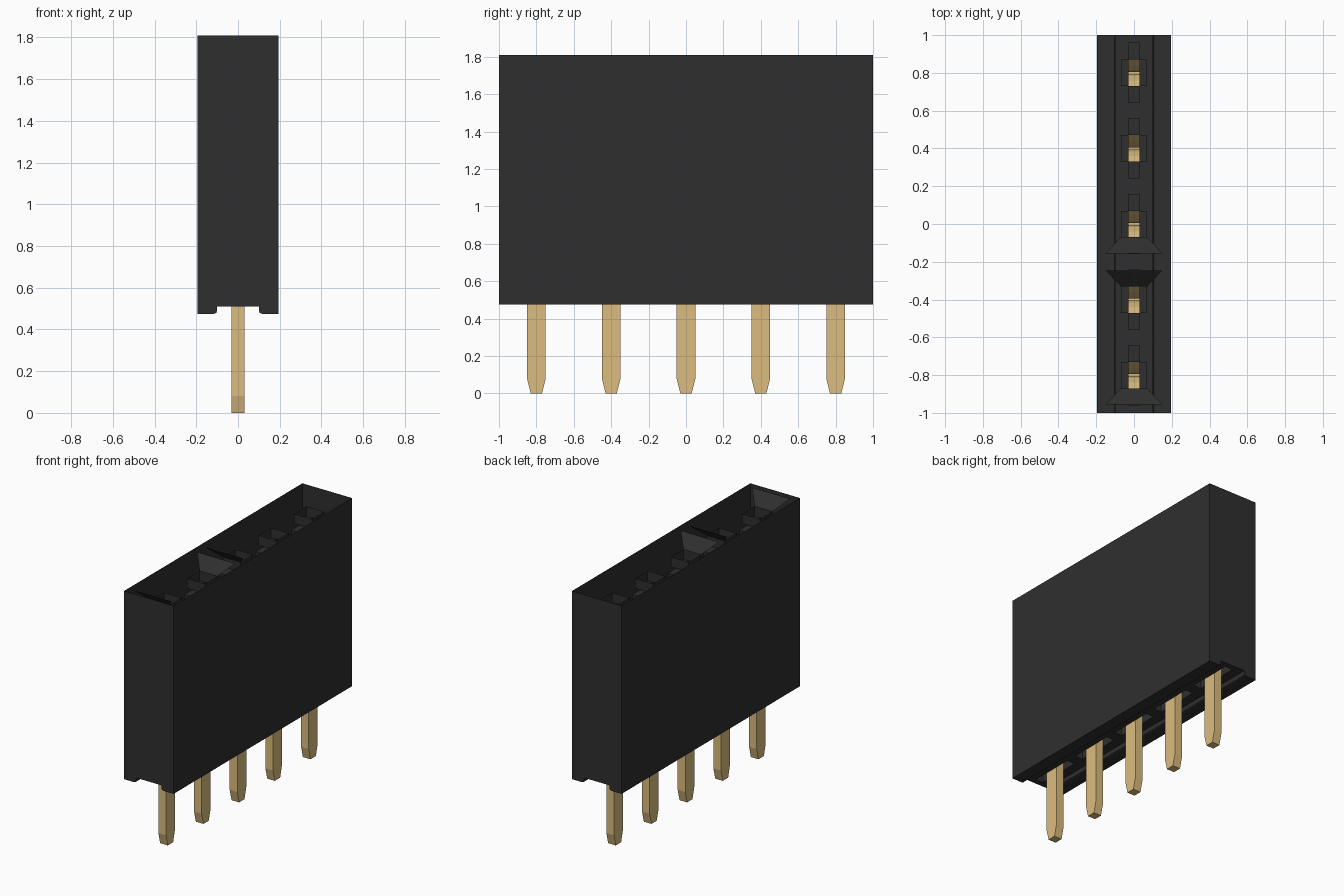
import bpy
import bmesh

if "Cube" in bpy.data.objects:
    bpy.data.objects.remove(bpy.data.objects["Cube"], do_unlink=True)


def material(name, rgb, rough):
    m = bpy.data.materials.new(name)
    m.use_nodes = True
    m.diffuse_color = (*rgb, 1)
    bsdf = m.node_tree.nodes["Principled BSDF"]
    bsdf.inputs["Base Color"].default_value = (*rgb, 1)
    bsdf.inputs["Roughness"].default_value = rough
    return m


BLACK = material("black plastic", (0.028, 0.028, 0.028), 0.6)
GOLD = material("pale gold metal", (0.709, 0.504, 0.209), 0.5)

HALF_X, HALF_Y, TOP = 0.195, 1.0, 1.81
CHANNEL_X, CHANNEL_Z, FOOT_Z = 0.10, 0.51, 0.475
TUBE, TUBE_TOP, TUBE_FLOOR = 0.07, 1.73, 1.66   # square entry below each funnel
SLOT_X, SLOT_Y = 0.03, 0.16                     # contact slot half sizes
PIN_Y = [-0.8, -0.4, 0.0, 0.4, 0.8]


def face(bm, pts):
    bm.faces.new([bm.verts.new(p) for p in pts])


def flat_rect(bm, x0, x1, y0, y1, z):
    face(bm, [(x0, y0, z), (x1, y0, z), (x1, y1, z), (x0, y1, z)])


def walls(bm, hx, hy, y, z0, z1):
    """Four upright walls, open above and below."""
    c = [(-hx, y - hy), (hx, y - hy), (hx, y + hy), (-hx, y + hy)]
    for a, b in zip(c, c[1:] + c[:1]):
        face(bm, [(*a, z0), (*b, z0), (*b, z1), (*a, z1)])


def extrude_x(bm, profile, hx):
    """Solid prism from a (y, z) outline."""
    f = bm.faces.new([bm.verts.new((-hx, y, z)) for y, z in profile])
    r = bmesh.ops.extrude_face_region(bm, geom=[f])
    new = [v for v in r["geom"] if isinstance(v, bmesh.types.BMVert)]
    bmesh.ops.translate(bm, verts=new, vec=(2 * hx, 0, 0))


def finish(bm, name, mat, recalc=True):
    bmesh.ops.remove_doubles(bm, verts=bm.verts, dist=0.0005)
    if recalc:
        bmesh.ops.recalc_face_normals(bm, faces=bm.faces)
    me = bpy.data.meshes.new(name)
    bm.to_mesh(me)
    bm.free()
    me.materials.append(mat)
    ob = bpy.data.objects.new(name, me)
    bpy.context.collection.objects.link(ob)
    return ob


# Housing shell: open top, two feet along the bottom edges
bm = bmesh.new()
right = [(HALF_X, TOP), (HALF_X, FOOT_Z), (0.115, FOOT_Z), (0.104, 0.479),
         (CHANNEL_X, 0.49), (CHANNEL_X, CHANNEL_Z)]
outline = right + [(-x, z) for x, z in reversed(right)]
for i in range(len(outline) - 1):
    if i == len(right) - 1:
        continue        # channel roof is built with slot openings below
    (xa, za), (xb, zb) = outline[i], outline[i + 1]
    face(bm, [(xa, -HALF_Y, za), (xa, HALF_Y, za), (xb, HALF_Y, zb), (xb, -HALF_Y, zb)])
for y in (-HALF_Y, HALF_Y):
    face(bm, [(x, y, z) for x, z in outline])
finish(bm, "housing_shell", BLACK)

# Channel roof with one slot opening per pin
bm = bmesh.new()
for s in (-1, 1):
    flat_rect(bm, s * SLOT_X, s * CHANNEL_X, -HALF_Y, HALF_Y, CHANNEL_Z)
stops = [-HALF_Y] + [p + s * SLOT_Y for p in PIN_Y for s in (-1, 1)] + [HALF_Y]
for y0, y1 in zip(stops[::2], stops[1::2]):
    flat_rect(bm, -SLOT_X, SLOT_X, y0, y1, CHANNEL_Z)
finish(bm, "channel_roof", BLACK)

# Entry tubes and the contact slots under them
for n, y in enumerate(PIN_Y, 1):
    bm = bmesh.new()
    walls(bm, TUBE, TUBE, y, TUBE_FLOOR, TUBE_TOP)
    walls(bm, SLOT_X, SLOT_Y, y, CHANNEL_Z, TUBE_FLOOR)
    for s in (-1, 1):
        flat_rect(bm, s * SLOT_X, s * TUBE, y - TUBE, y + TUBE, TUBE_FLOOR)
        flat_rect(bm, -SLOT_X, SLOT_X, y + s * TUBE, y + s * SLOT_Y, TUBE_FLOOR)
    finish(bm, f"contact_cavity_{n}", BLACK)

# Sloping funnel plates at the rim
for n, (y, s) in enumerate([(-0.8, -1), (-0.4, 1), (0.0, -1)], 1):
    bm = bmesh.new()
    face(bm, [(-0.15, y + s * 0.155, TOP), (0.15, y + s * 0.155, TOP),
              (TUBE, y + s * TUBE, TUBE_TOP), (-TUBE, y + s * TUBE, TUBE_TOP)])
    finish(bm, f"funnel_plate_{n}", BLACK)

# Pins with tapered tips, and two sprung leaves that pinch near the top
for n, y in enumerate(PIN_Y, 1):
    bm = bmesh.new()
    shape = [(-0.03, 0), (0.03, 0), (0.05, 0.08), (0.05, 0.66), (-0.05, 0.66), (-0.05, 0.08)]
    extrude_x(bm, [(y + a, z) for a, z in shape], 0.03)
    extrude_x(bm, [(y + a, z) for a, z in [(-0.14, 0.66), (0.14, 0.66), (0.14, 0.72), (-0.14, 0.72)]], 0.029)
    inner = [(0.11, 0.72), (0.10, 1.0), (0.04, 1.3), (0.005, 1.42),
             (0.015, 1.47), (0.04, 1.52), (0.07, 1.56)]
    for s in (-1, 1):
        leaf = inner + [(a + 0.03, z) for a, z in reversed(inner)]
        extrude_x(bm, [(y + s * a, z) for a, z in leaf], 0.029)
    finish(bm, f"contact_pin_{n}", GOLD)
